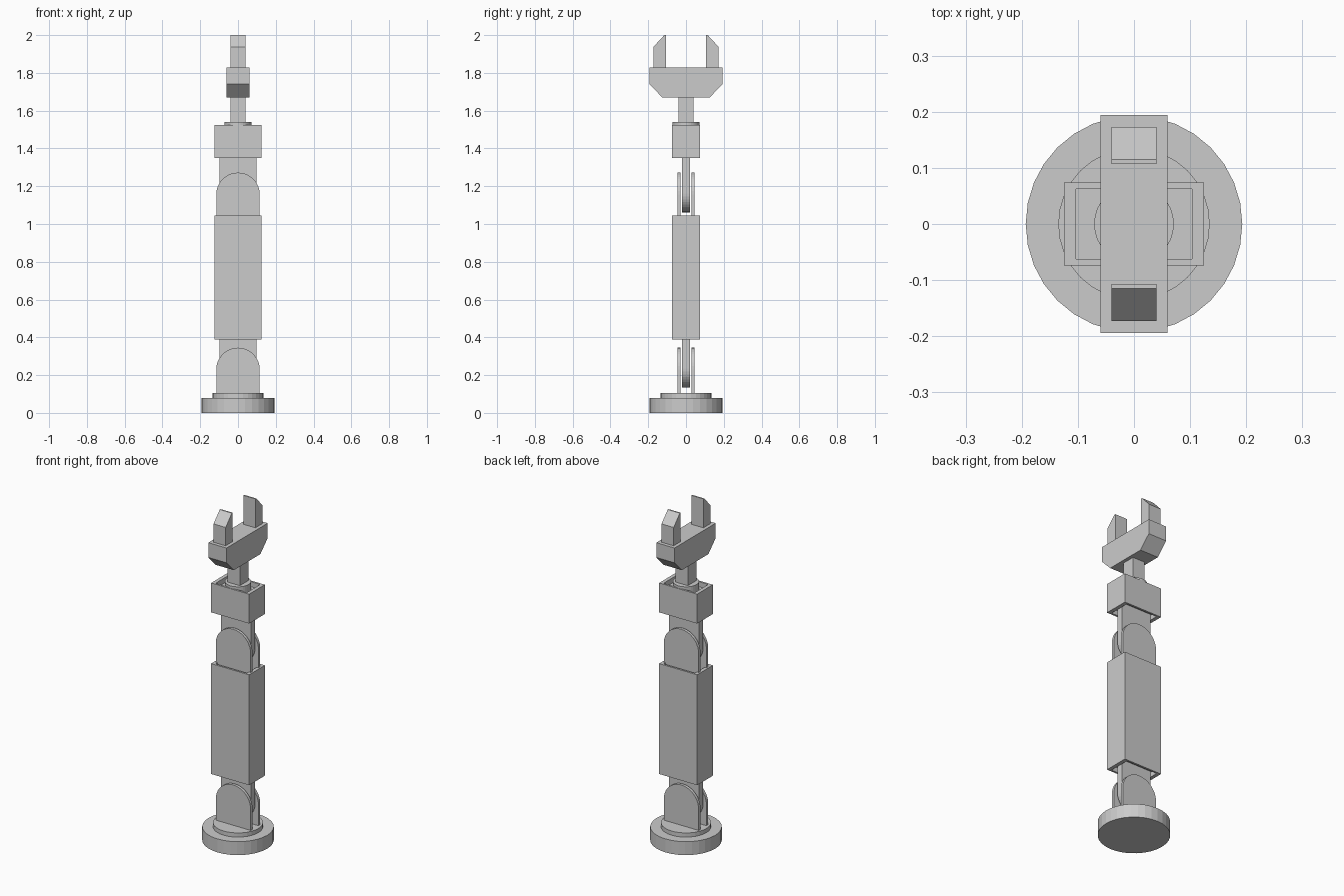
import bpy, bmesh
from math import pi, sin, cos
from mathutils import Vector

if "Cube" in bpy.data.objects:
    bpy.data.objects.remove(bpy.data.objects["Cube"])


def finish(name, bm):
    bmesh.ops.recalc_face_normals(bm, faces=bm.faces)
    me = bpy.data.meshes.new(name)
    bm.to_mesh(me)
    bm.free()
    ob = bpy.data.objects.new(name, me)
    bpy.context.collection.objects.link(ob)
    return ob


def disc(name, r, z0, z1, sides=32):
    bm = bmesh.new()
    bmesh.ops.create_cone(bm, cap_ends=True, segments=sides, radius1=r, radius2=r, depth=z1 - z0)
    bmesh.ops.translate(bm, verts=bm.verts, vec=(0, 0, (z0 + z1) / 2))
    return finish(name, bm)


def prism(name, points, start, depth):
    """Extrude a closed 3D outline by a vector."""
    bm = bmesh.new()
    face = bm.faces.new([bm.verts.new(Vector(p) + Vector(start)) for p in points])
    ext = bmesh.ops.extrude_face_region(bm, geom=[face], use_keep_orig=True)
    verts = [g for g in ext["geom"] if isinstance(g, bmesh.types.BMVert)]
    bmesh.ops.translate(bm, verts=verts, vec=depth)
    return finish(name, bm)


def arch(name, y0, y1, r, cz, end_z, segs=20):
    """Plate in xz with one round end at cz and a straight end at end_z."""
    s = 1 if cz > end_z else -1
    pts = [(r * cos(pi * i / segs), 0, cz + s * r * sin(pi * i / segs)) for i in range(segs + 1)]
    pts += [(-r, 0, end_z), (r, 0, end_z)]
    return prism(name, pts, (0, y0, 0), (0, y1 - y0, 0))


def box(bm, hx, hy, z0, z1):
    geom = bmesh.ops.create_cube(bm, size=1)
    for v in geom["verts"]:
        v.co = (v.co.x * 2 * hx, v.co.y * 2 * hy, z0 if v.co.z < 0 else z1)


def sleeve(name, z0, z1, depth=0.03):
    """Box with a recessed pocket in its top and bottom."""
    hx, hy = 0.125, 0.074
    bm = bmesh.new()
    box(bm, hx, hy, z0, z1)
    bm.normal_update()
    for f in [f for f in bm.faces if abs(f.normal.z) > 0.9]:
        dz = -depth if f.normal.z > 0 else depth
        f = bmesh.ops.extrude_discrete_faces(bm, faces=[f])["faces"][0]
        bmesh.ops.scale(bm, verts=f.verts, vec=(0.103 / hx, 0.0625 / hy, 1))
        f = bmesh.ops.extrude_discrete_faces(bm, faces=[f])["faces"][0]
        bmesh.ops.translate(bm, verts=f.verts, vec=(0, 0, dz))
    return finish(name, bm)


# Base
disc("base_plate", 0.193, 0, 0.08)
disc("base_step", 0.135, 0.08, 0.105)

# Hinges: a pair of lugs around a tongue hanging from the part above
for label, lug_z, cz, top in (("lower", 0.105, 0.23, 0.42), ("upper", 1.015, 1.157, 1.38)):
    for side, y in (("front", -0.045), ("back", 0.028)):
        arch(f"{label}_hinge_lug_{side}", y, y + 0.017, 0.115, cz, lug_z)
    arch(f"{label}_hinge_tongue", -0.02, 0.02, 0.099, cz + 0.004, top)

# Arm segments
sleeve("main_arm", 0.388, 1.045)
sleeve("forearm", 1.35, 1.525)

# Wrist
disc("wrist_collar", 0.071, 1.495, 1.54)
bm = bmesh.new()
box(bm, 0.04, 0.04, 1.54, 1.67)
finish("wrist_post", bm)

# Gripper palm and fingers
palm = [(-0.125, 1.67), (0.125, 1.67), (0.194, 1.74), (0.194, 1.828), (-0.194, 1.828), (-0.194, 1.74)]
prism("gripper_palm", [(0, y, z) for y, z in palm], (-0.06, 0, 0), (0.12, 0, 0))
finger = [(0.107, 1.828), (0.173, 1.828), (0.173, 1.937), (0.115, 2.0), (0.107, 2.0)]
for side, s in (("front", -1), ("back", 1)):
    prism(f"gripper_finger_{side}", [(0, s * y, z) for y, z in finger], (-0.04, 0, 0), (0.08, 0, 0))
